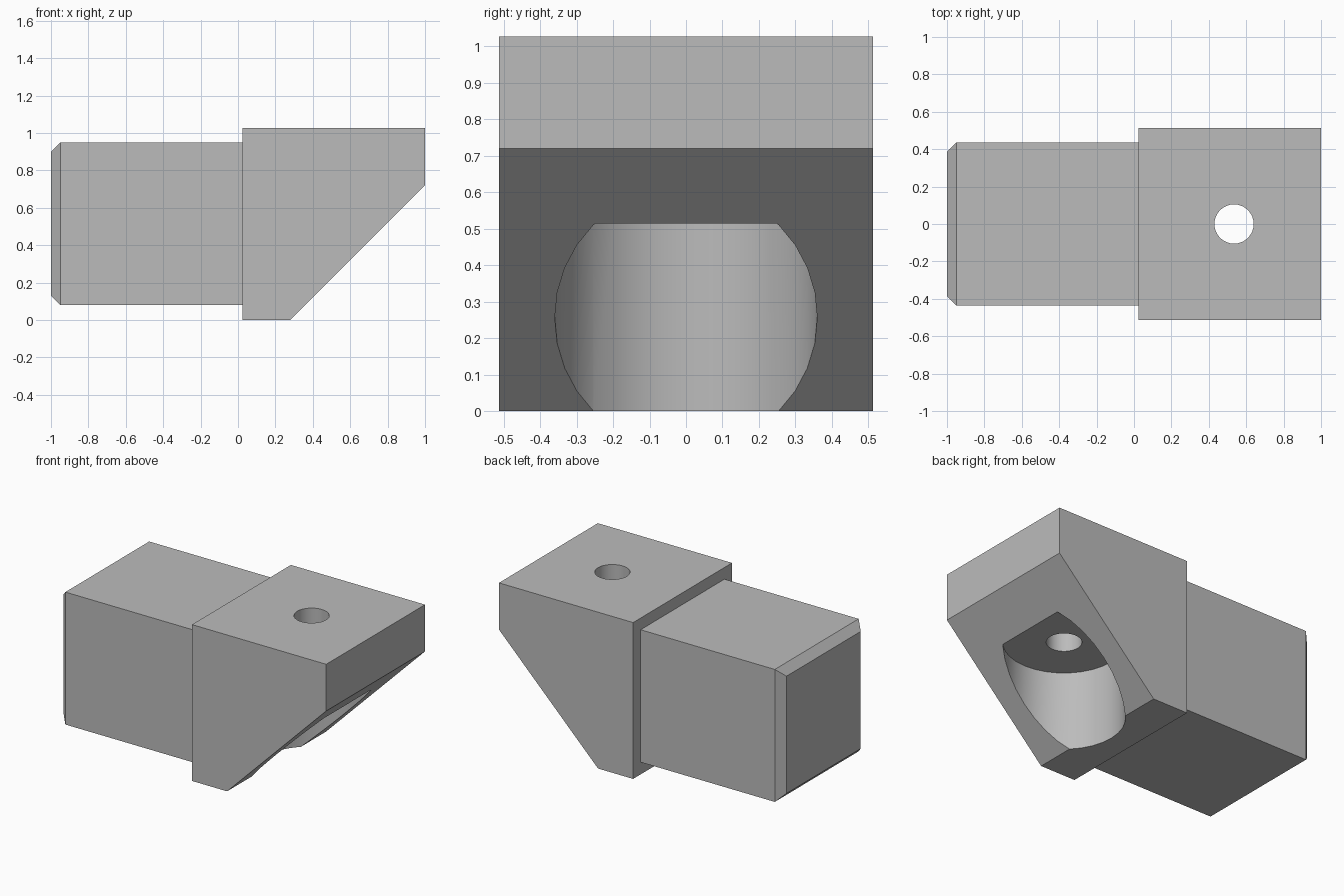
import bpy
import bmesh
import math

cube = bpy.data.objects.get("Cube")
if cube:
    bpy.data.objects.remove(cube, do_unlink=True)

grey = bpy.data.materials.new("plain_grey")
grey.use_nodes = True
colour = (0.5, 0.5, 0.5, 1)
grey.diffuse_color = colour
grey.node_tree.nodes["Principled BSDF"].inputs["Base Color"].default_value = colour


def make_object(name, bm):
    bmesh.ops.recalc_face_normals(bm, faces=bm.faces)
    mesh = bpy.data.meshes.new(name)
    bm.to_mesh(mesh)
    bm.free()
    mesh.materials.append(grey)
    obj = bpy.data.objects.new(name, mesh)
    bpy.context.collection.objects.link(obj)
    return obj


def extrude_profile(name, points, half_width):
    """Extrude an xz outline symmetrically along y."""
    bm = bmesh.new()
    face = bm.faces.new([bm.verts.new((x, -half_width, z)) for x, z in points])
    new = bmesh.ops.extrude_face_region(bm, geom=[face])["geom"]
    verts = [v for v in new if isinstance(v, bmesh.types.BMVert)]
    bmesh.ops.translate(bm, verts=verts, vec=(0, 2 * half_width, 0))
    return make_object(name, bm)


def cut_cylinder(target, name, radius, bottom, top):
    """Bore a vertical round hole through the head."""
    bm = bmesh.new()
    bmesh.ops.create_cone(bm, cap_ends=True, segments=32, radius1=radius,
                          radius2=radius, depth=top - bottom)
    bmesh.ops.translate(bm, verts=bm.verts, vec=(0.535, 0, (top + bottom) / 2))
    cutter = make_object(name, bm)
    mod = target.modifiers.new(name, "BOOLEAN")
    mod.operation = "DIFFERENCE"
    mod.solver = "EXACT"
    mod.object = cutter
    bpy.context.view_layer.objects.active = target
    bpy.ops.object.modifier_apply(modifier=mod.name)
    bpy.data.objects.remove(cutter, do_unlink=True)


# Head block with sloped underside, wide recess and bolt hole
head = extrude_profile("head_block", [(0.025, 0), (0.28, 0), (1, 0.72),
                                      (1, 1.027), (0.025, 1.027)], 0.513)
cut_cylinder(head, "recess_cutter", 0.36, -0.3, 0.515)
cut_cylinder(head, "bolt_hole_cutter", 0.105, 0.3, 1.3)

# Square plug with its free end chamfered
plug = extrude_profile("square_plug", [(-1, 0.08), (0.03, 0.08),
                                       (0.03, 0.95), (-1, 0.95)], 0.435)
bm = bmesh.new()
bm.from_mesh(plug.data)
end_edges = [e for e in bm.edges if all(v.co.x < -0.9 for v in e.verts)]
bmesh.ops.bevel(bm, geom=end_edges, offset=0.05, offset_type="OFFSET",
                segments=1, affect="EDGES", profile=0.5)
bm.to_mesh(plug.data)
bm.free()

# Smooth bores, crisp outer edges
bpy.ops.object.select_all(action="DESELECT")
head.select_set(True)
bpy.context.view_layer.objects.active = head
bpy.ops.object.shade_smooth_by_angle(angle=math.radians(30))
